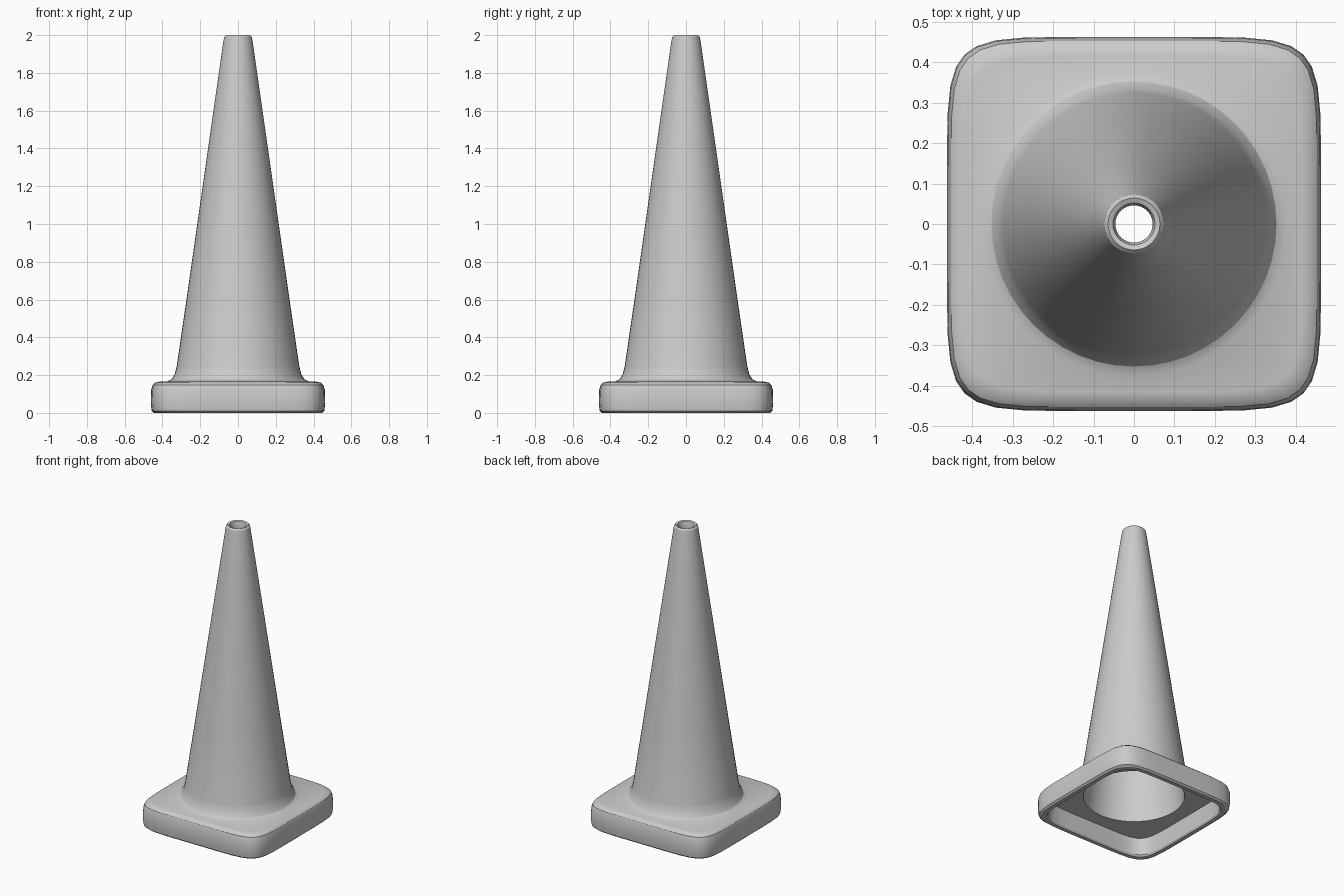
import bpy, bmesh
from math import sin, cos, pi

if "Cube" in bpy.data.objects:
    bpy.data.objects.remove(bpy.data.objects["Cube"])

SEG = 48


def round_ring(r, z):
    return [(r * cos(2 * pi * i / SEG), r * sin(2 * pi * i / SEG), z) for i in range(SEG)]


def square_ring(h, z, n=7):
    # Rounded square with slightly bowed sides; points gather at the corners
    pts = []
    for i in range(SEG):
        a = 2 * pi * i / SEG
        a += 0.14 * sin(4 * a)
        c, s = cos(a), sin(a)
        k = h / (abs(c) ** n + abs(s) ** n) ** (1 / n)
        pts.append((k * c, k * s, z))
    return pts


# Outer skin of the base slab: (half width, height)
base_outer = [(0.445, 0.0), (0.457, 0.01), (0.462, 0.05), (0.46, 0.12),
              (0.452, 0.148), (0.438, 0.16), (0.415, 0.165)]
# Cone outside, over the lip and back down the inside: (radius, height)
cone = [(0.375, 0.166), (0.352, 0.178), (0.335, 0.205), (0.324, 0.25),
        (0.27, 0.62), (0.21, 1.04), (0.14, 1.53), (0.077, 1.97), (0.073, 1.99),
        (0.064, 2.0), (0.052, 1.995), (0.046, 1.975),
        (0.046, 1.93), (0.115, 1.53), (0.185, 1.04), (0.245, 0.62),
        (0.30, 0.23), (0.31, 0.12)]
# Recess under the base
base_inner = [(0.405, 0.12), (0.413, 0.01), (0.42, 0.0)]

rings = ([square_ring(h, z) for h, z in base_outer]
         + [round_ring(r, z) for r, z in cone]
         + [square_ring(h, z) for h, z in base_inner])

# Loft all rings into one closed hollow shell
bm = bmesh.new()
loops = [[bm.verts.new(p) for p in ring] for ring in rings]
for k, low in enumerate(loops):
    high = loops[(k + 1) % len(loops)]
    for i in range(SEG):
        j = (i + 1) % SEG
        bm.faces.new((low[i], low[j], high[j], high[i]))
bmesh.ops.recalc_face_normals(bm, faces=bm.faces)
mesh = bpy.data.meshes.new("traffic_cone")
bm.to_mesh(mesh)
bm.free()

obj = bpy.data.objects.new("traffic_cone", mesh)
bpy.context.collection.objects.link(obj)
bpy.context.view_layer.objects.active = obj
obj.select_set(True)
bpy.ops.object.shade_smooth_by_angle(angle=pi / 6)
